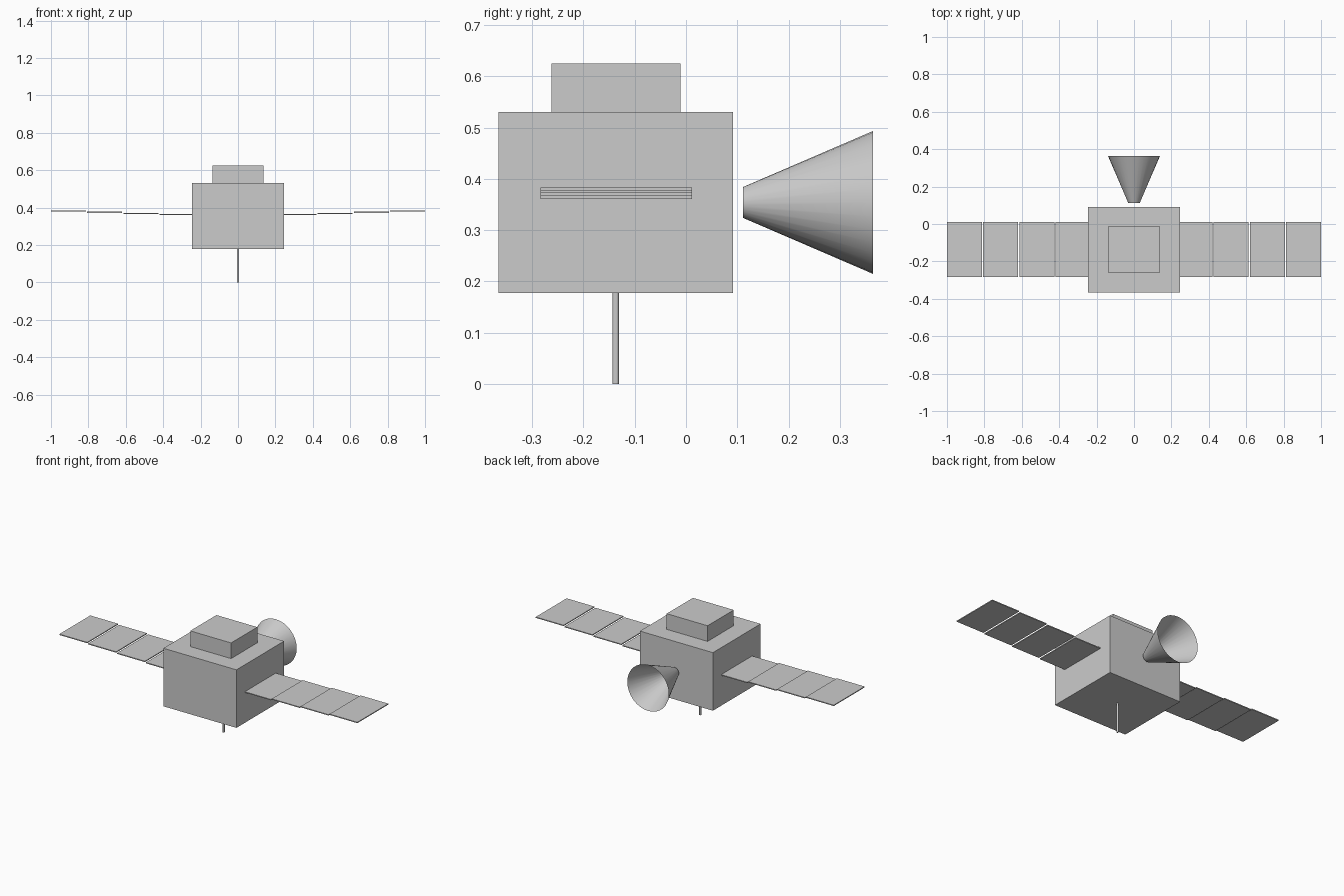
import bpy
from math import pi

if "Cube" in bpy.data.objects:
    bpy.data.objects.remove(bpy.data.objects["Cube"])


def box(name, x, y, z):
    """Box spanning the given (min, max) ranges."""
    lo, hi = zip(x, y, z)
    bpy.ops.mesh.primitive_cube_add(size=1, location=[(a + b) / 2 for a, b in zip(lo, hi)])
    ob = bpy.context.object
    ob.name = name
    ob.scale = [b - a for a, b in zip(lo, hi)]
    bpy.ops.object.transform_apply(location=False, rotation=False, scale=True)
    return ob


# Main body and the smaller block on its roof
box("body", (-0.245, 0.245), (-0.365, 0.092), (0.178, 0.53))
box("roof_block", (-0.137, 0.137), (-0.262, -0.011), (0.53, 0.625))

# Solar panels: four per side, each stepped slightly higher going outward
WIDTH, PITCH, THICK = 0.187, 0.1937, 0.0055
for side, label in ((1, "right"), (-1, "left")):
    for i in range(4):
        outer = 1 - (3 - i) * PITCH
        xs = sorted((side * (outer - WIDTH), side * outer))
        z = 0.361 + i * THICK
        box(f"solar_panel_{label}_{i + 1}", xs, (-0.284, 0.012), (z, z + THICK))

# Antenna rod under the body
bpy.ops.mesh.primitive_cylinder_add(vertices=16, radius=0.006, depth=0.19,
                                    location=(0, -0.137, 0.095))
bpy.context.object.name = "antenna_rod"

# Hollow dish horn at the back, opening toward +y
bpy.ops.mesh.primitive_cone_add(vertices=32, radius1=0.03, radius2=0.139, depth=0.253,
                                end_fill_type='NOTHING', location=(0, 0.2375, 0.354),
                                rotation=(-pi / 2, 0, 0))
horn = bpy.context.object
horn.name = "dish_horn"
bpy.ops.object.shade_smooth_by_angle()
